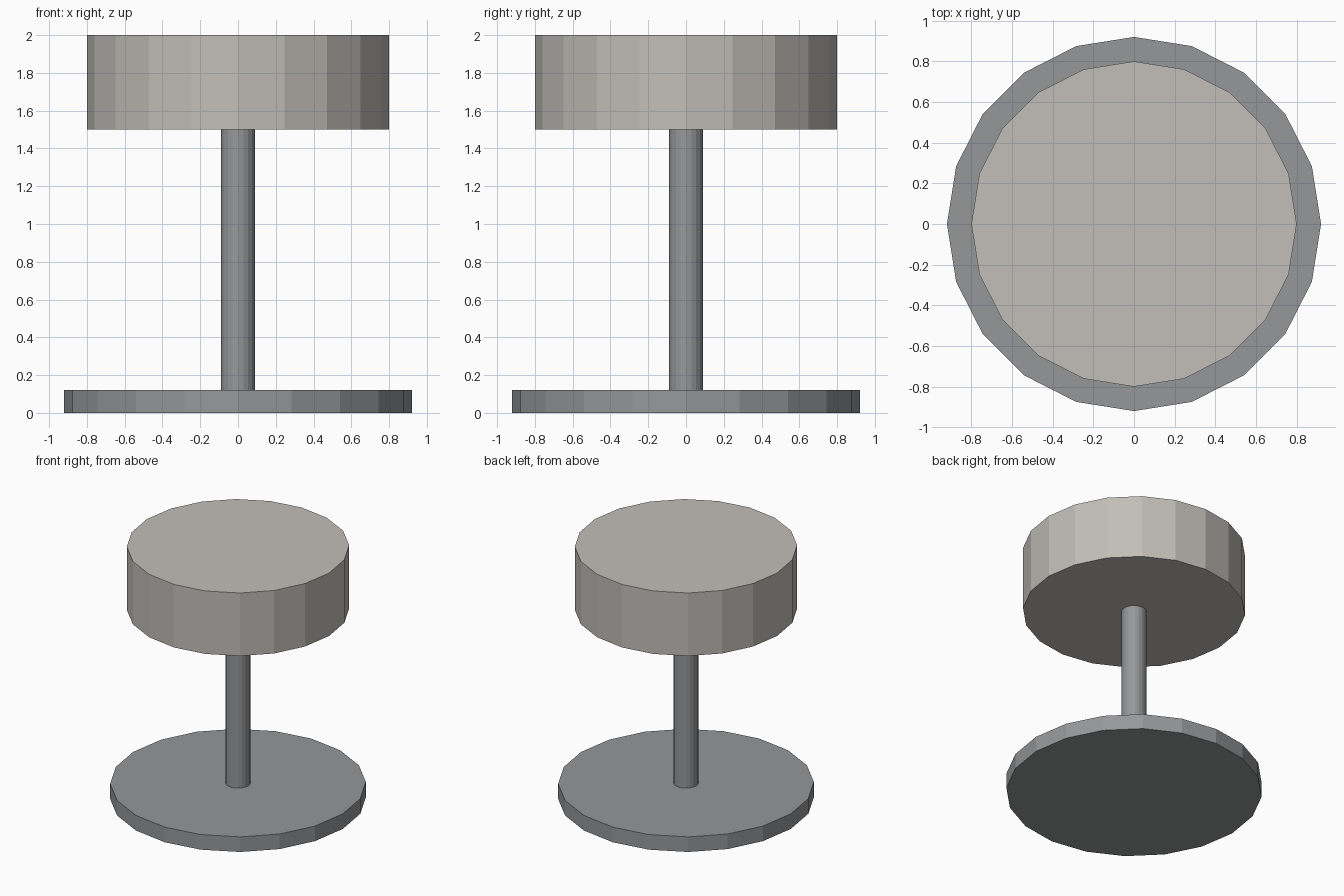
import bpy

cube = bpy.data.objects.get("Cube")
if cube:
    bpy.data.objects.remove(cube, do_unlink=True)

SIDES = 20


def make_material(name, color):
    mat = bpy.data.materials.new(name)
    mat.use_nodes = True
    mat.diffuse_color = color
    mat.node_tree.nodes["Principled BSDF"].inputs["Base Color"].default_value = color
    return mat


def add_disc(name, radius, bottom, top, mat):
    """Upright flat-shaded cylinder between two heights."""
    bpy.ops.mesh.primitive_cylinder_add(
        vertices=SIDES, radius=radius, depth=top - bottom,
        location=(0, 0, (bottom + top) / 2))
    obj = bpy.context.object
    obj.name = name
    obj.data.materials.append(mat)
    return obj


metal = make_material("grey metal", (0.30, 0.31, 0.32, 1))
cushion = make_material("warm light grey", (0.54, 0.52, 0.48, 1))

# Floor plate, pole and thick round seat
add_disc("base", 0.92, 0, 0.12, metal)
add_disc("pole", 0.09, 0.12, 1.5, metal)
add_disc("seat", 0.8, 1.5, 2, cushion)
